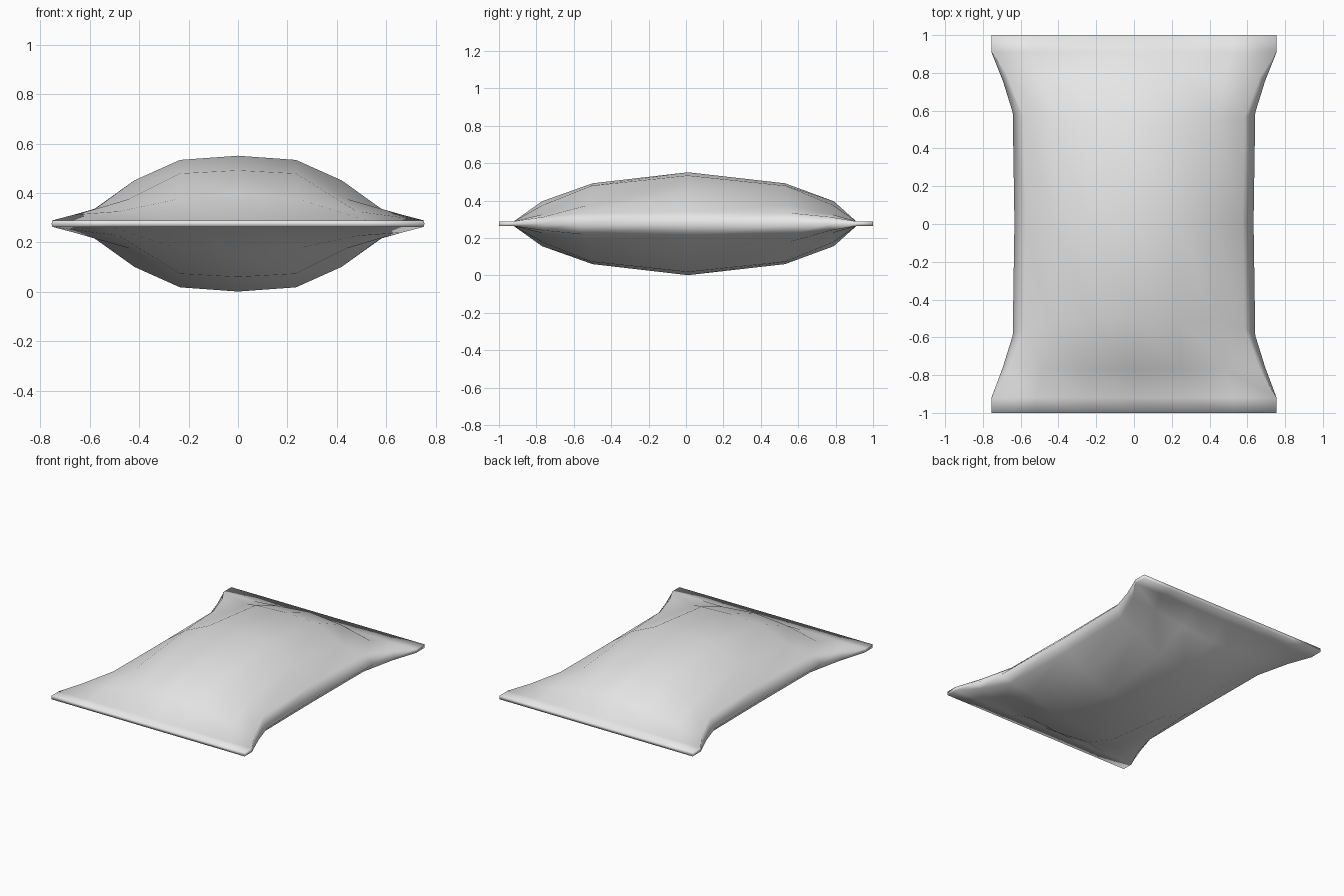
import bpy
import bmesh

cube = bpy.data.objects.get("Cube")
if cube:
    bpy.data.objects.remove(cube, do_unlink=True)

MID_Z = 0.276

# Shared material
foil = bpy.data.materials.new("light_grey_foil")
foil.use_nodes = True
colour = (0.8, 0.8, 0.8, 1)
foil.diffuse_color = colour
foil.node_tree.nodes["Principled BSDF"].inputs["Base Color"].default_value = colour

# Half-section shapes from centre to side edge: x positions, half thicknesses
SEAL = ((0, 0.25, 0.52, 0.752, 0.755), (0.013, 0.013, 0.013, 0.013, 0))
SHOULDER = ((0, 0.25, 0.48, 0.665, 0.695), (0.12, 0.098, 0.05, 0.036, 0))
QUARTER = ((0, 0.235, 0.44, 0.585, 0.642), (0.216, 0.203, 0.10, 0.057, 0))
BELLY = ((0, 0.235, 0.42, 0.575, 0.633), (0.275, 0.258, 0.175, 0.062, 0))

# Section, y at the centre, y at the side edge
ROWS = (
    (SEAL, -1.0, -1.0), (SEAL, -0.92, -0.92), (SHOULDER, -0.77, -0.76),
    (QUARTER, -0.5, -0.59), (BELLY, 0.01, 0.01), (QUARTER, 0.53, 0.59),
    (SHOULDER, 0.79, 0.76), (SEAL, 0.91, 0.91), (SEAL, 1.0, 1.0),
)


def section_ring(bm, row):
    """Closed ring: over the top from left to right, then back underneath."""
    (xs, hs), y_mid, y_edge = row
    columns = [(k, 1) for k in range(4, -5, -1)] + [(k, -1) for k in range(-3, 4)]
    ring = []
    for k, side in columns:
        i = abs(k)
        x = xs[i] if k > 0 else -xs[i]
        y = y_mid + (y_edge - y_mid) * (i / 4) ** 2
        ring.append(bm.verts.new((x, y, MID_Z + side * hs[i])))
    return ring


# Pillow bag with flat sealed ends
bm = bmesh.new()
rings = [section_ring(bm, row) for row in ROWS]
for a, b in zip(rings, rings[1:]):
    for i in range(len(a)):
        j = (i + 1) % len(a)
        bm.faces.new((a[i], a[j], b[j], b[i]))
bm.faces.new(rings[0])
bm.faces.new(rings[-1])
bmesh.ops.recalc_face_normals(bm, faces=bm.faces)
for face in bm.faces:
    face.smooth = True

mesh = bpy.data.meshes.new("pillow_bag")
bm.to_mesh(mesh)
bm.free()
mesh.materials.append(foil)
bag = bpy.data.objects.new("pillow_bag", mesh)
bpy.context.collection.objects.link(bag)
